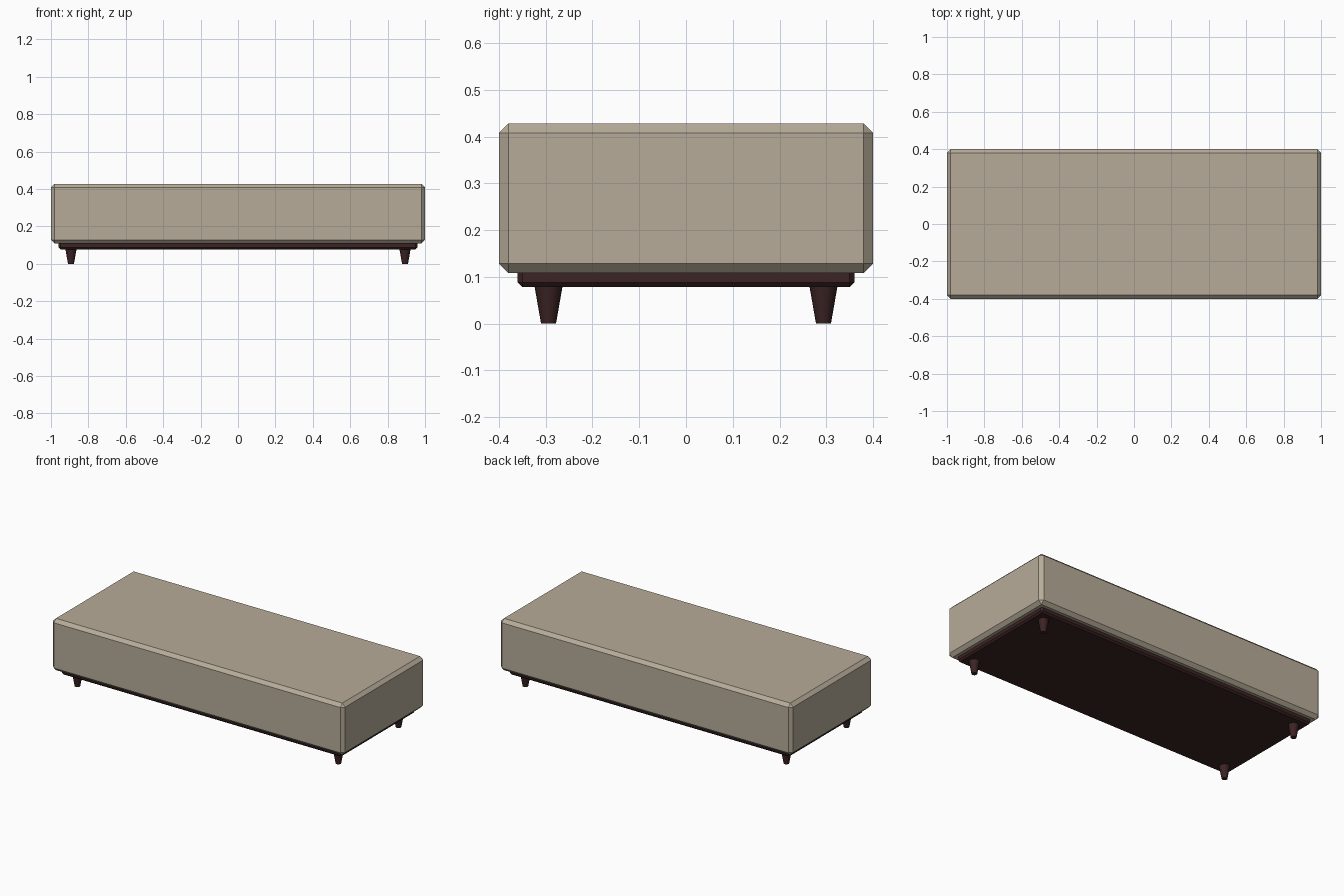
import bpy, math

if "Cube" in bpy.data.objects:
    bpy.data.objects.remove(bpy.data.objects["Cube"])


def material(name, rgb):
    m = bpy.data.materials.new(name)
    m.diffuse_color = (*rgb, 1.0)
    m.use_nodes = True
    m.node_tree.nodes["Principled BSDF"].inputs["Base Color"].default_value = m.diffuse_color
    return m


fabric = material("beige fabric", (0.47, 0.41, 0.315))
wood = material("dark wood", (0.045, 0.017, 0.017))


def chamfered_box(name, size, z0, z1, chamfer, mat):
    bpy.ops.mesh.primitive_cube_add(size=1, location=(0, 0, (z0 + z1) / 2))
    ob = bpy.context.object
    ob.name = name
    ob.scale = (size[0], size[1], z1 - z0)
    bpy.ops.object.transform_apply(location=False, rotation=False, scale=True)
    bev = ob.modifiers.new("chamfer", 'BEVEL')
    bev.width = chamfer
    bev.segments = 1
    ob.data.materials.append(mat)
    return ob


# Upholstered block and recessed plinth (its top is sunk into the block)
chamfered_box("cushion", (2.0, 0.8), 0.108, 0.428, 0.02, fabric)
chamfered_box("base_frame", (1.92, 0.72), 0.078, 0.118, 0.01, wood)

# Four tapered legs
for sx, side in ((-1, "left"), (1, "right")):
    for sy, end in ((-1, "front"), (1, "back")):
        bpy.ops.mesh.primitive_cone_add(
            vertices=16, radius1=0.016, radius2=0.03, depth=0.08,
            location=(sx * 0.893, sy * 0.294, 0.04))
        leg = bpy.context.object
        leg.name = f"{end}_{side}_leg"
        leg.data.materials.append(wood)
        bpy.ops.object.shade_smooth_by_angle(angle=math.radians(35))
